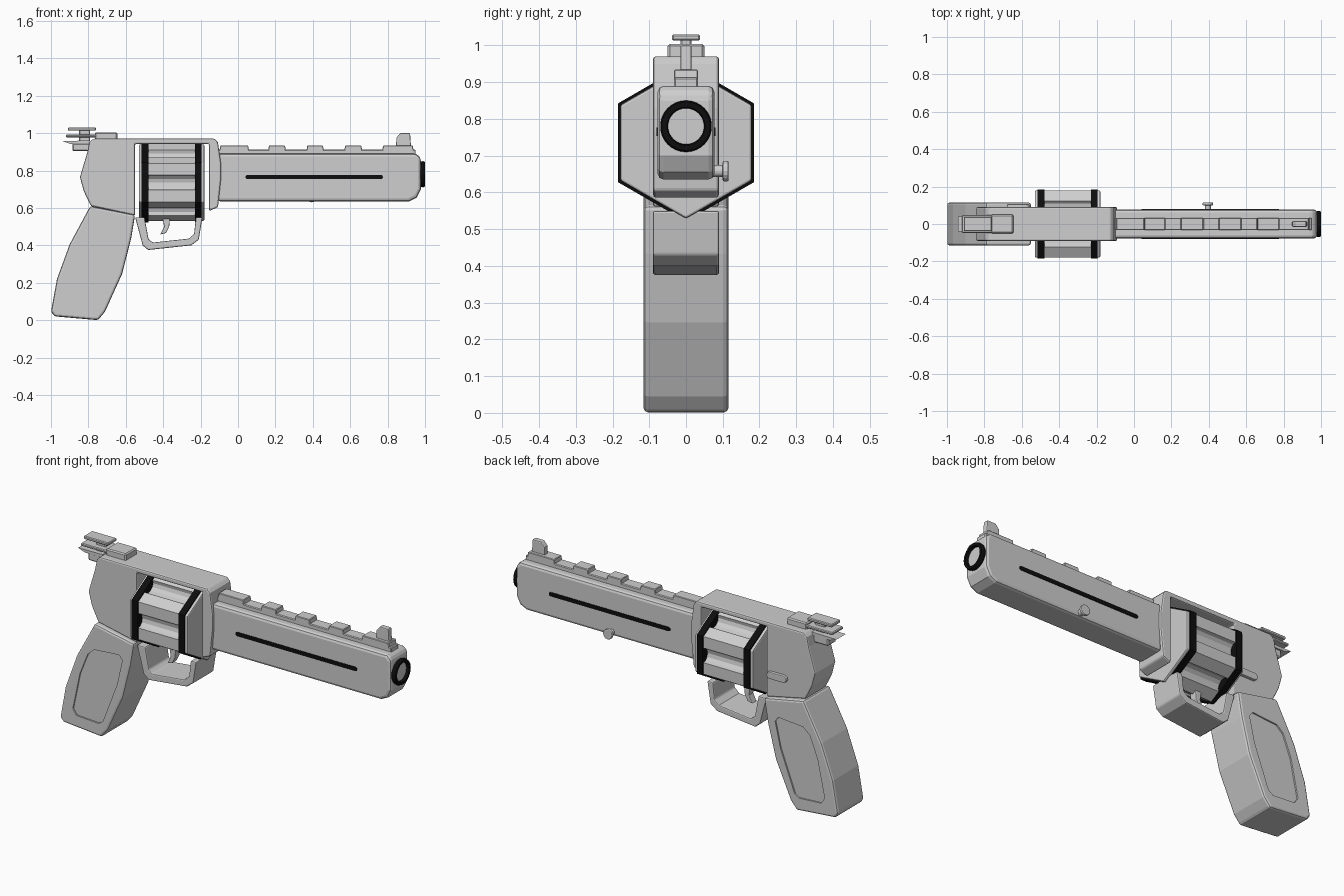
import bpy, bmesh, math
from mathutils import Vector

if "Cube" in bpy.data.objects:
    bpy.data.objects.remove(bpy.data.objects["Cube"])


def material(name, v):
    m = bpy.data.materials.new(name)
    m.diffuse_color = (v, v, v, 1)
    m.use_nodes = True
    m.node_tree.nodes["Principled BSDF"].inputs["Base Color"].default_value = m.diffuse_color
    return m


GREY = material("light_grey", 0.62)
BLACK = material("black", 0.004)


def extrude(name, pts, a, b, axis="y", mat=GREY, bevel=0.0, segs=2):
    """Extrude a closed outline: (x, z) along y, or (y, z) along x."""
    def place(p, d):
        return (p[0], d, p[1]) if axis == "y" else (d, p[0], p[1])
    bm = bmesh.new()
    lo = [bm.verts.new(place(p, a)) for p in pts]
    hi = [bm.verts.new(place(p, b)) for p in pts]
    bm.faces.new(lo)
    bm.faces.new(hi)
    n = len(pts)
    for i in range(n):
        j = (i + 1) % n
        bm.faces.new((lo[i], lo[j], hi[j], hi[i]))
    bmesh.ops.recalc_face_normals(bm, faces=bm.faces)
    me = bpy.data.meshes.new(name)
    bm.to_mesh(me)
    bm.free()
    me.materials.append(mat)
    ob = bpy.data.objects.new(name, me)
    bpy.context.collection.objects.link(ob)
    if bevel:
        m = ob.modifiers.new("bevel", "BEVEL")
        m.width = bevel
        m.segments = segs
        m.limit_method = "ANGLE"
        m.angle_limit = math.radians(40)
    return ob


def box(name, x0, x1, z0, z1, y0, y1, bevel=0.004):
    return extrude(name, [(x0, z0), (x1, z0), (x1, z1), (x0, z1)], y0, y1, bevel=bevel, segs=1)


def circle(cx, cz, r, n, turn=0.0):
    return [(cx + r * math.cos(turn + 2 * math.pi * i / n),
             cz + r * math.sin(turn + 2 * math.pi * i / n)) for i in range(n)]


def capsule(x0, x1, z, r, n=6):
    arc = [math.pi * (i / n - 0.5) for i in range(n + 1)]
    return ([(x1 - r + r * math.cos(t), z + r * math.sin(t)) for t in arc] +
            [(x0 + r - r * math.cos(t), z - r * math.sin(t)) for t in arc])


# Frame: inverted U around the drum window
extrude("frame", [(-0.775, 0.97), (-0.125, 0.97), (-0.107, 0.95), (-0.09, 0.83),
                  (-0.09, 0.765), (-0.107, 0.604), (-0.155, 0.583), (-0.155, 0.943),
                  (-0.55, 0.943), (-0.55, 0.56), (-0.786, 0.61), (-0.825, 0.69),
                  (-0.845, 0.765), (-0.805, 0.90), (-0.795, 0.95)], -0.09, 0.09, bevel=0.008)

# Grip with recessed side panels
grip = extrude("grip", [(-0.79, 0.61), (-0.55, 0.563), (-0.572, 0.433), (-0.62, 0.246),
                        (-0.711, 0.045), (-0.749, 0.0), (-0.98, 0.02), (-1.0, 0.045),
                        (-0.968, 0.22), (-0.90, 0.406)], -0.115, 0.115, bevel=0.012)
panel = [(-0.79, 0.468), (-0.64, 0.48), (-0.62, 0.455), (-0.652, 0.315), (-0.738, 0.09),
         (-0.765, 0.072), (-0.898, 0.08), (-0.92, 0.112), (-0.877, 0.315), (-0.83, 0.433)]
for side in (-1, 1):
    cutter = extrude("panel_cutter", panel, side * 0.107, side * 0.15)
    cutter.hide_render = True
    cutter.hide_viewport = True
    cut = grip.modifiers.new("panel", "BOOLEAN")
    cut.operation = "DIFFERENCE"
    cut.object = cutter
    cut.solver = "EXACT"

# Barrel housing with rounded lower front corner
extrude("barrel", [(-0.11, 0.635), (0.915, 0.635), (0.955, 0.655), (0.978, 0.70),
                   (0.978, 0.865), (0.955, 0.89), (-0.11, 0.89)], -0.077, 0.077, bevel=0.016)
for side in (-1, 1):
    extrude("barrel_slot", capsule(0.04, 0.775, 0.765, 0.011), side * 0.07, side * 0.080, mat=BLACK)

# Top rail and its teeth
box("rail", -0.11, 0.95, 0.88, 0.912, -0.033, 0.033)
for x0, x1 in ((-0.10, 0.06), (0.16, 0.257), (0.365, 0.46), (0.567, 0.665), (0.77, 0.94)):
    extrude("rail_tooth", [(x0, 0.90), (x1, 0.90), (x1 - 0.006, 0.934), (x0 + 0.006, 0.934)],
            -0.033, 0.033, bevel=0.003, segs=1)

# Front sight
extrude("front_sight", [(0.845, 0.925), (0.925, 0.925), (0.92, 1.0), (0.868, 1.0), (0.847, 0.975)],
        -0.015, 0.015, bevel=0.005)

# Muzzle: black ring around a pale plug
bm = bmesh.new()
N = 32
rings = []
for x, r in ((0.965, 0.066), (0.99, 0.07), (1.0, 0.066), (1.0, 0.052), (0.98, 0.048)):
    rings.append([bm.verts.new((x, y, z)) for y, z in circle(0, 0.78, r, N)])
for a, b in zip(rings, rings[1:]):
    for i in range(N):
        j = (i + 1) % N
        bm.faces.new((a[i], a[j], b[j], b[i]))
bmesh.ops.recalc_face_normals(bm, faces=bm.faces)
me = bpy.data.meshes.new("muzzle_ring")
bm.to_mesh(me)
bm.free()
me.materials.append(BLACK)
bpy.context.collection.objects.link(bpy.data.objects.new("muzzle_ring", me))
extrude("muzzle_plug", circle(0, 0.78, 0.052, N), 0.96, 0.985, axis="x")

# Drum: hexagonal body with a flute along each side, end plates and black bands
CZ = 0.735
hexagon = [Vector(p) for p in circle(0, 0, 0.206, 6, math.pi / 2)]
fluted = []
for i in range(6):
    p, q = hexagon[i], hexagon[(i + 1) % 6]
    mid = (p + q) / 2
    along, inward = (q - p).normalized(), -mid.normalized()
    fluted.append(p)
    for k in range(7):
        t = math.pi * k / 6
        fluted.append(mid - along * 0.04 * math.cos(t) + inward * 0.035 * math.sin(t))
extrude("drum", [(v.x, v.y + CZ) for v in fluted], -0.495, -0.215, axis="x")
for x0, x1 in ((-0.53, -0.485), (-0.225, -0.18)):
    extrude("drum_end", circle(0, CZ, 0.206, 6, math.pi / 2), x0, x1, axis="x", bevel=0.006)
for x0 in (-0.515, -0.231):
    extrude("drum_band", circle(0, CZ, 0.214, 6, math.pi / 2), x0, x0 + 0.036, axis="x", mat=BLACK)

# Trigger guard loop and trigger
extrude("trigger_guard", [(-0.55, 0.55), (-0.51, 0.40), (-0.48, 0.375), (-0.25, 0.40),
                          (-0.21, 0.43), (-0.19, 0.55), (-0.225, 0.55), (-0.235, 0.46),
                          (-0.262, 0.436), (-0.455, 0.415), (-0.478, 0.432), (-0.50, 0.55)],
        -0.09, 0.09, bevel=0.006)
extrude("trigger", [(-0.415, 0.458), (-0.385, 0.466), (-0.368, 0.50), (-0.362, 0.56),
                    (-0.405, 0.56), (-0.395, 0.50)], -0.02, 0.02, bevel=0.004)

# Rear sight block, stacked fins and hammer
box("rear_sight", -0.765, -0.645, 0.96, 1.004, -0.05, 0.05, 0.006)
box("fin_top", -0.91, -0.76, 1.013, 1.03, -0.038, 0.038)
box("fin_middle", -0.92, -0.75, 0.977, 0.992, -0.048, 0.048)
extrude("fin_bottom", [(-0.94, 0.958), (-0.90, 0.943), (-0.79, 0.943), (-0.79, 0.96)], -0.04, 0.04)
box("fin_stem", -0.85, -0.79, 0.94, 1.018, -0.015, 0.015)
box("hammer", -0.885, -0.79, 0.903, 0.946, -0.035, 0.035, 0.006)

# Latch and button on the far side
extrude("latch", capsule(-0.68, -0.56, 0.69, 0.019), 0.08, 0.106, bevel=0.004)
extrude("button_stem", circle(0.395, 0.658, 0.016, 16), 0.07, 0.105)
extrude("button", circle(0.395, 0.658, 0.028, 16), 0.1, 0.116, bevel=0.004)
